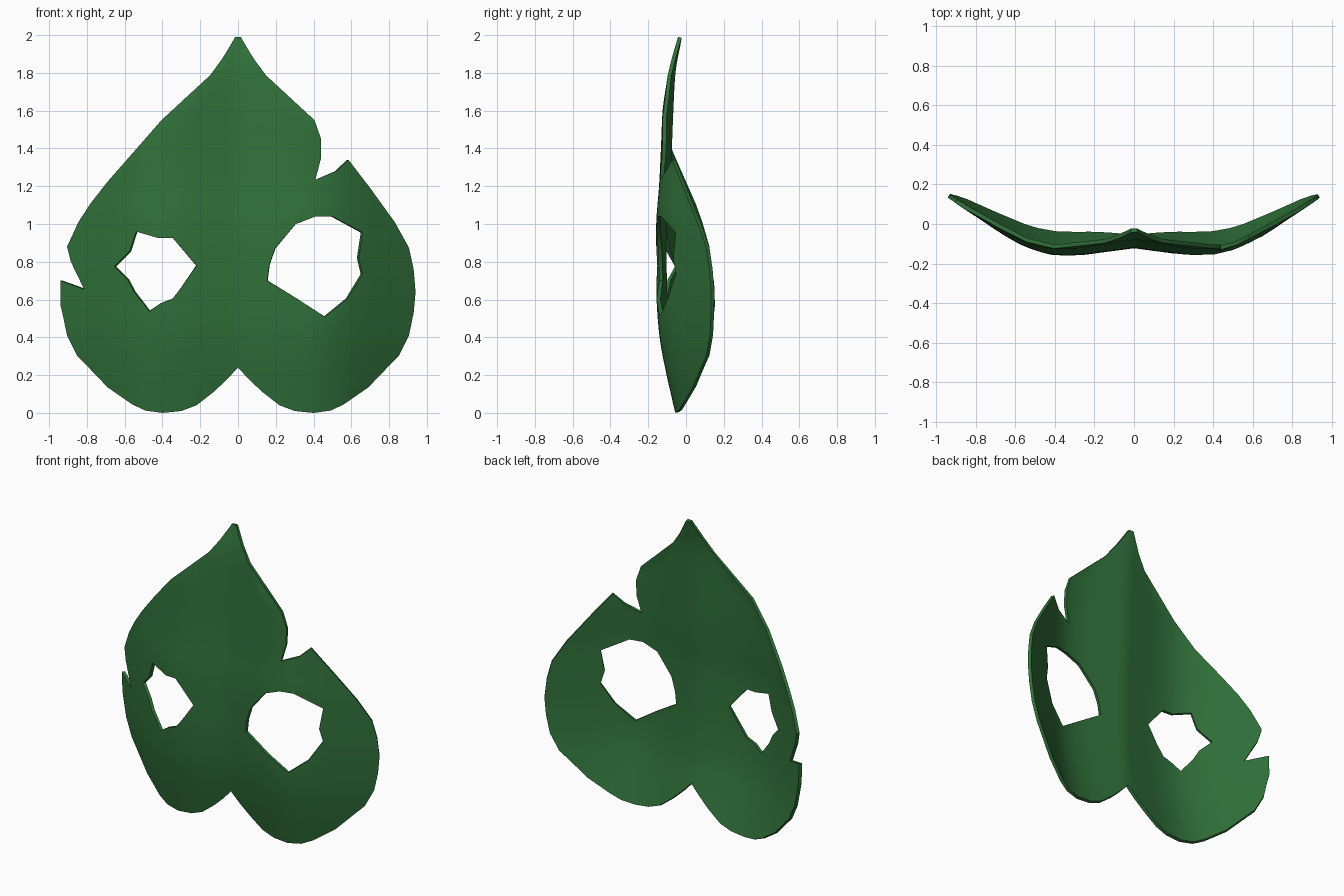
import bpy
from mathutils import Vector
from mathutils.geometry import delaunay_2d_cdt

if "Cube" in bpy.data.objects:
    bpy.data.objects.remove(bpy.data.objects["Cube"])

# Outline of the leaf, front view (x, z)
tip = [(.015, 1.99), (.035, 1.955), (.08, 1.88), (.145, 1.79), (.405, 1.55)]
right_notch = [(.44, 1.45), (.44, 1.35), (.41, 1.235), (.52, 1.28), (.585, 1.34)]
right_side = [(.70, 1.19), (.83, 1.01), (.905, .875), (.93, .76), (.94, .64)]
lobe = [(.93, .53), (.905, .41), (.85, .30), (.81, .26), (.69, .135), (.56, .045),
        (.49, .012), (.40, .0), (.30, .01), (.22, .04), (.13, .11), (.06, .175)]
left_notch = [(-.94, .57), (-.94, .70), (-.815, .655), (-.885, .80), (-.905, .88)]
left_side = [(-.845, 1.01), (-.78, 1.11), (-.69, 1.225), (-.545, 1.39)]


def mirrored(pts):
    return [(-x, z) for x, z in reversed(pts)]


outline = (tip + right_notch + right_side + lobe + [(0, .24)] + mirrored(lobe)
           + left_notch + left_side + mirrored(tip))

# Ragged eye holes
left_eye = [(-.54, .96), (-.42, .925), (-.345, .925), (-.22, .78), (-.295, .67),
            (-.345, .605), (-.41, .58), (-.47, .54), (-.55, .64), (-.585, .705),
            (-.655, .775), (-.575, .855)]
right_eye = [(.305, 1.0), (.41, 1.04), (.50, 1.04), (.66, .955), (.64, .82),
             (.66, .735), (.58, .605), (.46, .51), (.32, .60), (.155, .70),
             (.165, .78), (.195, .87)]
loops = [outline, left_eye, right_eye]

# Curvature: depth across the width, plus depth along the height
across = [(0, -.12), (.15, -.14), (.3, -.157), (.45, -.148), (.6, -.088), (.8, .04), (.95, .14)]
along = [(0, .10), (.1, .078), (.2, .055), (.4, .018), (.65, 0), (1, 0), (1.2, .015),
         (1.4, .025), (1.6, .033), (1.8, .044), (1.9, .06), (2, .082)]


def smooth_curve(pts, t):
    """Cubic interpolation through the points."""
    t = min(max(t, pts[0][0]), pts[-1][0])
    n = len(pts)

    def slope(i):
        a, b = pts[max(i - 1, 0)], pts[min(i + 1, n - 1)]
        return (b[1] - a[1]) / (b[0] - a[0])

    i = next(k for k in range(n - 1) if t <= pts[k + 1][0])
    (x0, y0), (x1, y1) = pts[i], pts[i + 1]
    h = x1 - x0
    u = (t - x0) / h
    return ((2*u**3 - 3*u**2 + 1) * y0 + (u**3 - 2*u**2 + u) * h * slope(i)
            + (3*u**2 - 2*u**3) * y1 + (u**3 - u**2) * h * slope(i + 1))


def in_leaf(x, z):
    inside = False
    for loop in loops:
        for (x0, z0), (x1, z1) in zip(loop, loop[1:] + loop[:1]):
            if (z0 > z) != (z1 > z) and x < x0 + (z - z0) * (x1 - x0) / (z1 - z0):
                inside = not inside
    return inside


# Constrained triangulation of the outline, holes and an inner grid
points, edges = [], []
for loop in loops:
    base, n = len(points), len(loop)
    points += [Vector(p) for p in loop]
    edges += [(base + i, base + (i + 1) % n) for i in range(n)]
border = [(points[a], points[b]) for a, b in edges]


def border_distance(p):
    best = 9
    for a, b in border:
        d = b - a
        u = min(max((p - a).dot(d) / d.dot(d), 0), 1)
        best = min(best, (p - a - d * u).length)
    return best


step = .05
for i in range(-19, 20):
    for j in range(1, 40):
        p = Vector((i * step, j * step))
        if in_leaf(p.x + 1e-5, p.y + 1e-5) and border_distance(p) > .02:
            points.append(p)
verts, _, tris, *_ = delaunay_2d_cdt(points, edges, [], 0, 1e-5)


def keep(tri):
    c = sum((verts[i] for i in tri), Vector((0, 0))) / 3
    return in_leaf(c.x, c.y)


faces = [tuple(t) for t in tris if keep(t)]
coords = [(v.x, smooth_curve(across, abs(v.x)) + smooth_curve(along, v.y), v.y) for v in verts]

# Leaf mask
mesh = bpy.data.meshes.new("leaf_mask")
mesh.from_pydata(coords, [], faces)
mesh.update()
if mesh.polygons[0].normal.y > 0:
    mesh.flip_normals()
leaf = bpy.data.objects.new("leaf_mask", mesh)
bpy.context.collection.objects.link(leaf)

green = bpy.data.materials.new("leaf green")
green.diffuse_color = (.03, .165, .042, 1)
green.use_nodes = True
green.node_tree.nodes["Principled BSDF"].inputs["Base Color"].default_value = green.diffuse_color
mesh.materials.append(green)

# Thin sheet with sharp rims
bpy.context.view_layer.objects.active = leaf
leaf.select_set(True)
shell = leaf.modifiers.new("thickness", 'SOLIDIFY')
shell.thickness = .02
shell.offset = -1
bpy.ops.object.modifier_apply(modifier=shell.name)
bpy.ops.object.shade_smooth_by_angle(angle=.6)
